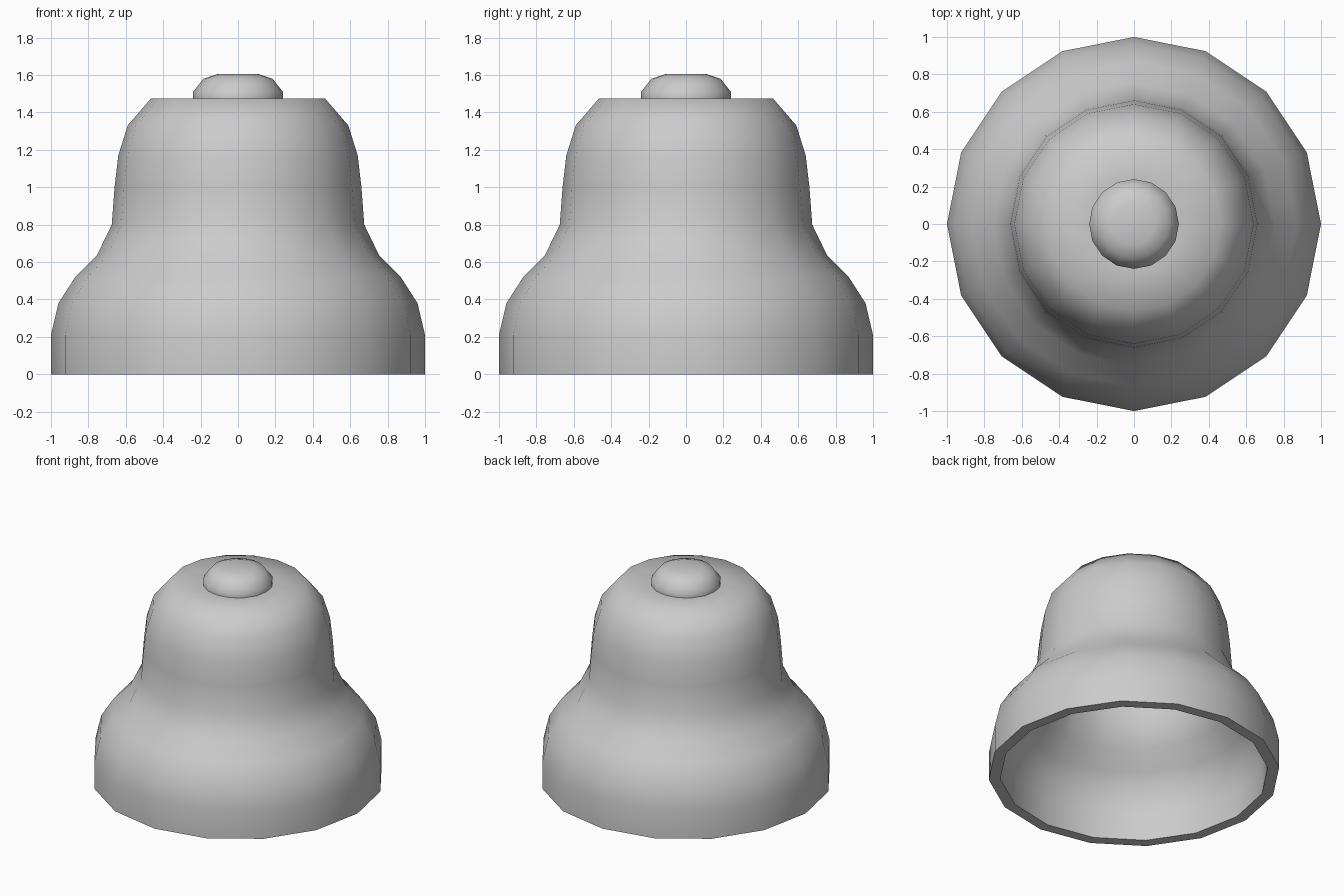
import bpy, bmesh, math

if "Cube" in bpy.data.objects:
    bpy.data.objects.remove(bpy.data.objects["Cube"])

SIDES = 16


def lathe(name, profile, apex_z, thickness=0):
    """Revolve (radius, z) points listed bottom to top and close at an apex."""
    bm = bmesh.new()
    rings = [[bm.verts.new((r * math.cos(k * math.tau / SIDES),
                            r * math.sin(k * math.tau / SIDES), z))
              for k in range(SIDES)] for r, z in profile]
    apex = bm.verts.new((0, 0, apex_z))
    for k in range(SIDES):
        n = (k + 1) % SIDES
        for a, b in zip(rings, rings[1:]):
            bm.faces.new((a[k], a[n], b[n], b[k]))
        bm.faces.new((rings[-1][k], rings[-1][n], apex))
    mesh = bpy.data.meshes.new(name)
    bm.to_mesh(mesh)
    bm.free()
    obj = bpy.data.objects.new(name, mesh)
    bpy.context.collection.objects.link(obj)
    bpy.ops.object.select_all(action='DESELECT')
    obj.select_set(True)
    bpy.context.view_layer.objects.active = obj
    if thickness:
        mod = obj.modifiers.new("wall", 'SOLIDIFY')
        mod.thickness = thickness
        mod.offset = -1
        mod.use_even_offset = True
        bpy.ops.object.modifier_apply(modifier=mod.name)
    bpy.ops.object.shade_smooth_by_angle(angle=math.radians(65))
    return obj


# Hollow bell body with a flat crown
lathe("bell_body", [(1, 0), (1, 0.21), (0.96, 0.38), (0.87, 0.52),
                    (0.755, 0.635), (0.675, 0.80), (0.66, 1.0),
                    (0.64, 1.17), (0.59, 1.33), (0.465, 1.475),
                    (0.24, 1.475)], 1.475, thickness=0.078)

# Small domed knob on the crown
lathe("top_knob", [(0.24, 1.475), (0.24, 1.51), (0.185, 1.58),
                   (0.11, 1.605)], 1.605)
